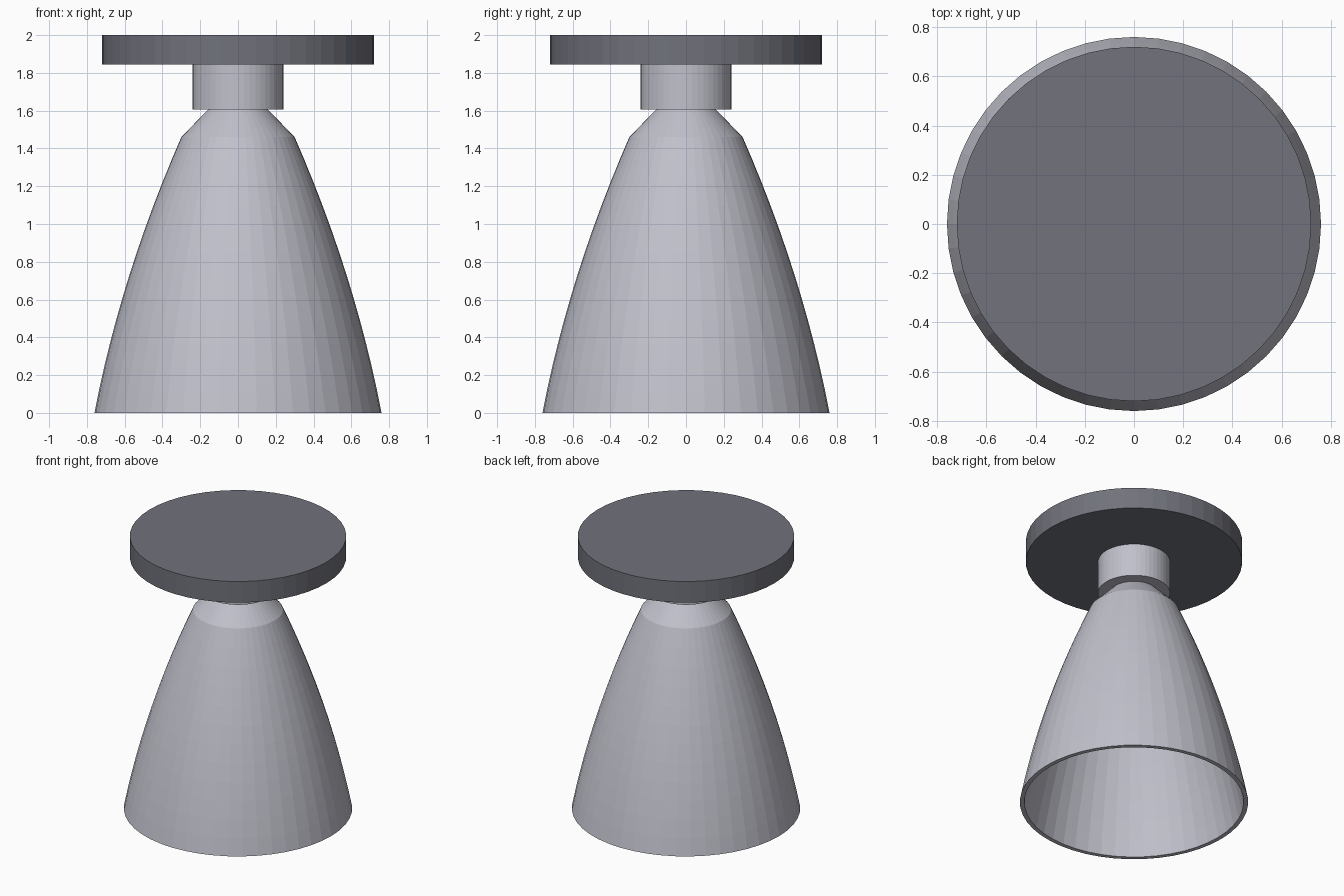
import bpy
import math

cube = bpy.data.objects.get("Cube")
if cube:
    bpy.data.objects.remove(cube, do_unlink=True)

SIDES = 48


def material(name, rgb):
    mat = bpy.data.materials.new(name)
    mat.use_nodes = True
    color = (*rgb, 1)
    mat.diffuse_color = color
    mat.node_tree.nodes["Principled BSDF"].inputs["Base Color"].default_value = color
    return mat


def cylinder(name, radius, bottom, top, mat):
    bpy.ops.mesh.primitive_cylinder_add(
        vertices=SIDES, radius=radius, depth=top - bottom,
        location=(0, 0, (bottom + top) / 2))
    obj = bpy.context.object
    obj.name = name
    obj.data.materials.append(mat)


def lathe(name, profile, mat):
    """Revolve a closed (radius, height) loop around the z axis."""
    count = len(profile)
    verts, faces = [], []
    for s in range(SIDES):
        a = math.tau * s / SIDES
        verts += [(r * math.sin(a), r * math.cos(a), z) for r, z in profile]
        start, following = s * count, (s + 1) % SIDES * count
        for i in range(count):
            j = (i + 1) % count
            faces.append((start + i, start + j, following + j, following + i))
    mesh = bpy.data.meshes.new(name)
    mesh.from_pydata(verts, [], faces)
    mesh.materials.append(mat)
    obj = bpy.data.objects.new(name, mesh)
    bpy.context.collection.objects.link(obj)


light_metal = material("light metal", (0.53, 0.53, 0.60))
dark_metal = material("dark metal", (0.165, 0.17, 0.20))

# Flared bell: straight throat cone, then a parabolic skirt, with a thin wall
THROAT_Z, BELL_Z, ROWS, WALL = 1.61, 1.46, 12, 0.03
outer = [(0.155, THROAT_Z)]
for row in range(ROWS + 1):
    t = row / ROWS
    outer.append((0.30 + 0.46 * (1.39 * t - 0.39 * t * t), BELL_Z * (1 - t)))
inner = [(r - WALL, z) for r, z in reversed(outer)]
lathe("nozzle_bell", outer + inner, light_metal)

# Chamber and mounting plate above the throat
cylinder("combustion_chamber", 0.24, 1.605, 1.845, light_metal)
cylinder("mounting_plate", 0.72, 1.845, 2.0, dark_metal)
